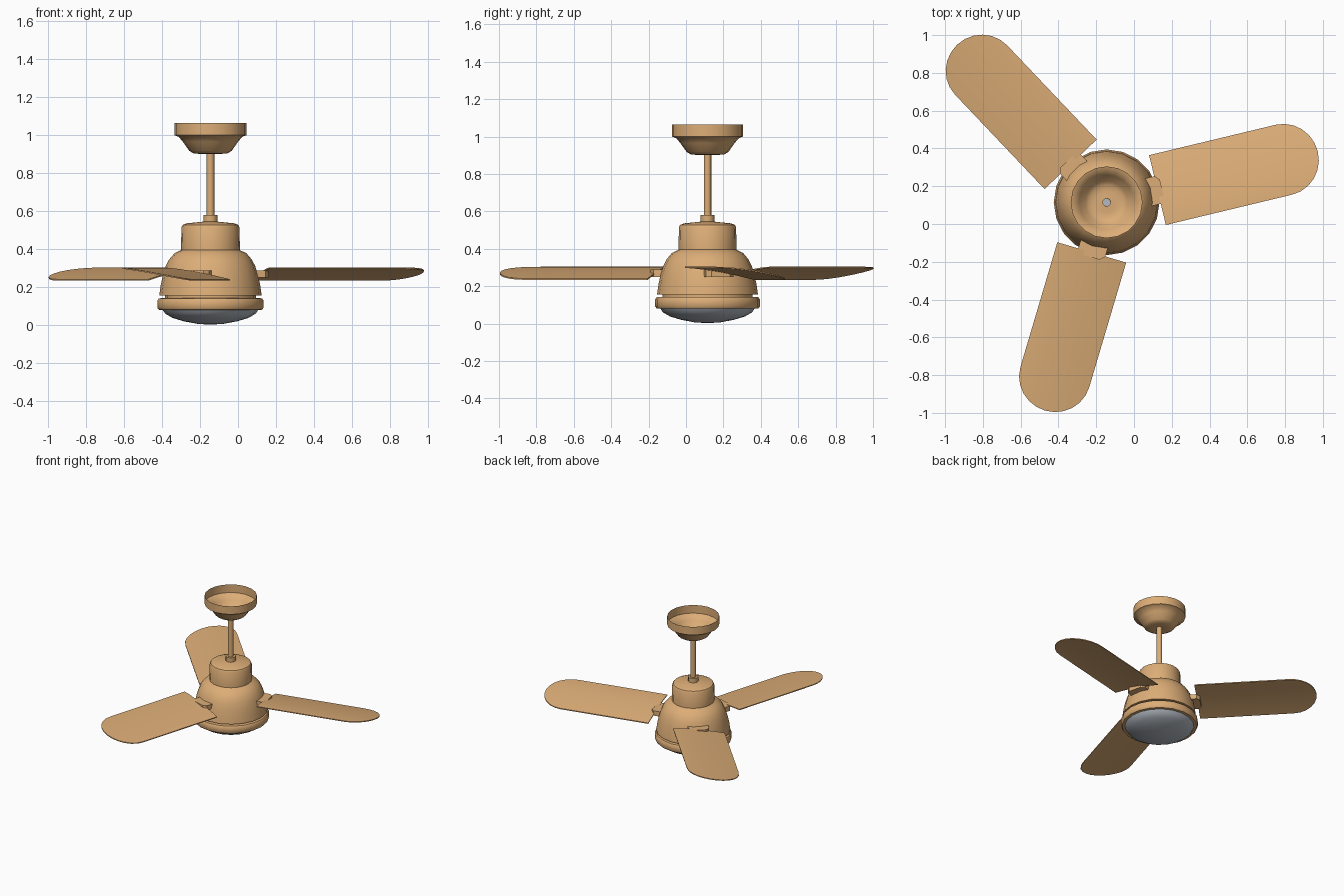
import bpy, bmesh, math
from mathutils import Matrix, Vector

if "Cube" in bpy.data.objects:
    bpy.data.objects.remove(bpy.data.objects["Cube"])

CX, CY = -0.145, 0.115      # fan axis
SIDES = 20

def material(name, rgb):
    m = bpy.data.materials.new(name)
    m.diffuse_color = (*rgb, 1)
    m.use_nodes = True
    m.node_tree.nodes["Principled BSDF"].inputs["Base Color"].default_value = m.diffuse_color
    return m

TAN = material("tan_wood", (0.72, 0.42, 0.185))
GLASS = material("grey_glass", (0.45, 0.49, 0.54))

def finish(name, bm, mat, angle=40):
    mesh = bpy.data.meshes.new(name)
    bm.to_mesh(mesh)
    bm.free()
    ob = bpy.data.objects.new(name, mesh)
    bpy.context.collection.objects.link(ob)
    ob.data.materials.append(mat)
    bpy.ops.object.select_all(action='DESELECT')
    ob.select_set(True)
    bpy.context.view_layer.objects.active = ob
    bpy.ops.object.shade_smooth_by_angle(angle=math.radians(angle))
    return ob

def lathe(name, profile, mat, sides=SIDES, angle=40):
    """Turn an (r, z) profile, listed from bottom to top, about the fan axis."""
    bm = bmesh.new()
    vs = [bm.verts.new((CX + r, CY, z)) for r, z in profile]
    edges = [bm.edges.new(p) for p in zip(vs, vs[1:])]
    bmesh.ops.spin(bm, geom=vs + edges, cent=(CX, CY, 0), axis=(0, 0, 1),
                   angle=2 * math.pi, steps=sides, use_duplicate=False)
    bmesh.ops.remove_doubles(bm, verts=bm.verts, dist=1e-5)
    return finish(name, bm, mat, angle)

# Ceiling cup: an open bowl, with the hollow rod through its floor
lathe("ceiling_cup", [(0.02, 0.905), (0.06, 0.902), (0.09, 0.905), (0.112, 0.918),
                      (0.145, 0.965), (0.168, 0.992), (0.19, 1.0), (0.19, 1.065)], TAN)
lathe("down_rod", [(0.02, 0.53), (0.02, 0.91)], TAN, 12)
lathe("rod_collar", [(0.037, 0.535), (0.037, 0.58), (0.02, 0.58)], TAN, 12)

# Motor housing: domed bell with a drum on top
lathe("motor_housing", [(0.24, 0.14), (0.24, 0.155), (0.27, 0.155), (0.262, 0.21),
                        (0.25, 0.265), (0.236, 0.31), (0.218, 0.345), (0.19, 0.378),
                        (0.155, 0.395), (0.153, 0.515), (0.146, 0.528),
                        (0.125, 0.536), (0.037, 0.545)], TAN)
lathe("light_ring", [(0.25, 0.08), (0.272, 0.081), (0.28, 0.092), (0.28, 0.128),
                     (0.272, 0.141), (0.24, 0.143)], TAN)
lathe("lamp_glass", [(0, 0.002), (0.07, 0.007), (0.14, 0.02), (0.2, 0.038),
                     (0.238, 0.06), (0.253, 0.082)], GLASS, angle=60)

# Blades: straight sides, rounded tip, cambered across the width
R0, R1, TIP, HALF, ROWS = 0.277, 0.965, 1.15, 0.19, 12

def blade_z(v):
    return 0.304 - 0.063 * ((v + HALF) / (2 * HALF)) ** 1.5

def place(bm, turn):
    bm.transform(Matrix.Translation((CX, CY, 0)) @ Matrix.Rotation(turn, 4, 'Z'))

def blade(name, turn):
    bm = bmesh.new()
    rows = []
    for i in range(ROWS + 1):
        a = math.pi * i / ROWS
        v = -HALF * math.cos(a)
        end = R1 + (TIP - R1) * math.sin(a)
        rows.append([[bm.verts.new((x, v, blade_z(v) - d)) for x in (R0, end)]
                     for d in (0, 0.007)])
    for (t0, b0), (t1, b1) in zip(rows, rows[1:]):
        bm.faces.new((t0[0], t0[1], t1[1], t1[0]))       # top
        bm.faces.new((b0[0], b1[0], b1[1], b0[1]))       # underside
        bm.faces.new((t0[0], t1[0], b1[0], b0[0]))       # root
        bm.faces.new((t0[1], b0[1], b1[1], t1[1]))       # tip
    for t, b in (rows[0], rows[-1]):
        bm.faces.new((t[0], b[0], b[1], t[1]))           # long edges
    bmesh.ops.recalc_face_normals(bm, faces=bm.faces)
    place(bm, turn)
    finish(name, bm, TAN, 30)

# Brackets: chamfered blocks joining blades and housing
def bracket(name, turn):
    bm = bmesh.new()
    outline = [(0.2, -0.075), (0.28, -0.075), (0.302, -0.05),
               (0.302, 0.05), (0.28, 0.075), (0.2, 0.075)]
    f = bm.faces.new([bm.verts.new((x, y, 0.25)) for x, y in outline])
    top = bmesh.ops.extrude_face_region(bm, geom=[f])["geom"]
    bmesh.ops.translate(bm, vec=Vector((0, 0, 0.038)),
                        verts=[g for g in top if isinstance(g, bmesh.types.BMVert)])
    bmesh.ops.recalc_face_normals(bm, faces=bm.faces)
    place(bm, turn)
    finish(name, bm, TAN, 30)

for k in range(3):
    turn = math.radians(13.5 + 120 * k)
    blade(f"blade_{k + 1}", turn)
    bracket(f"blade_bracket_{k + 1}", turn)
